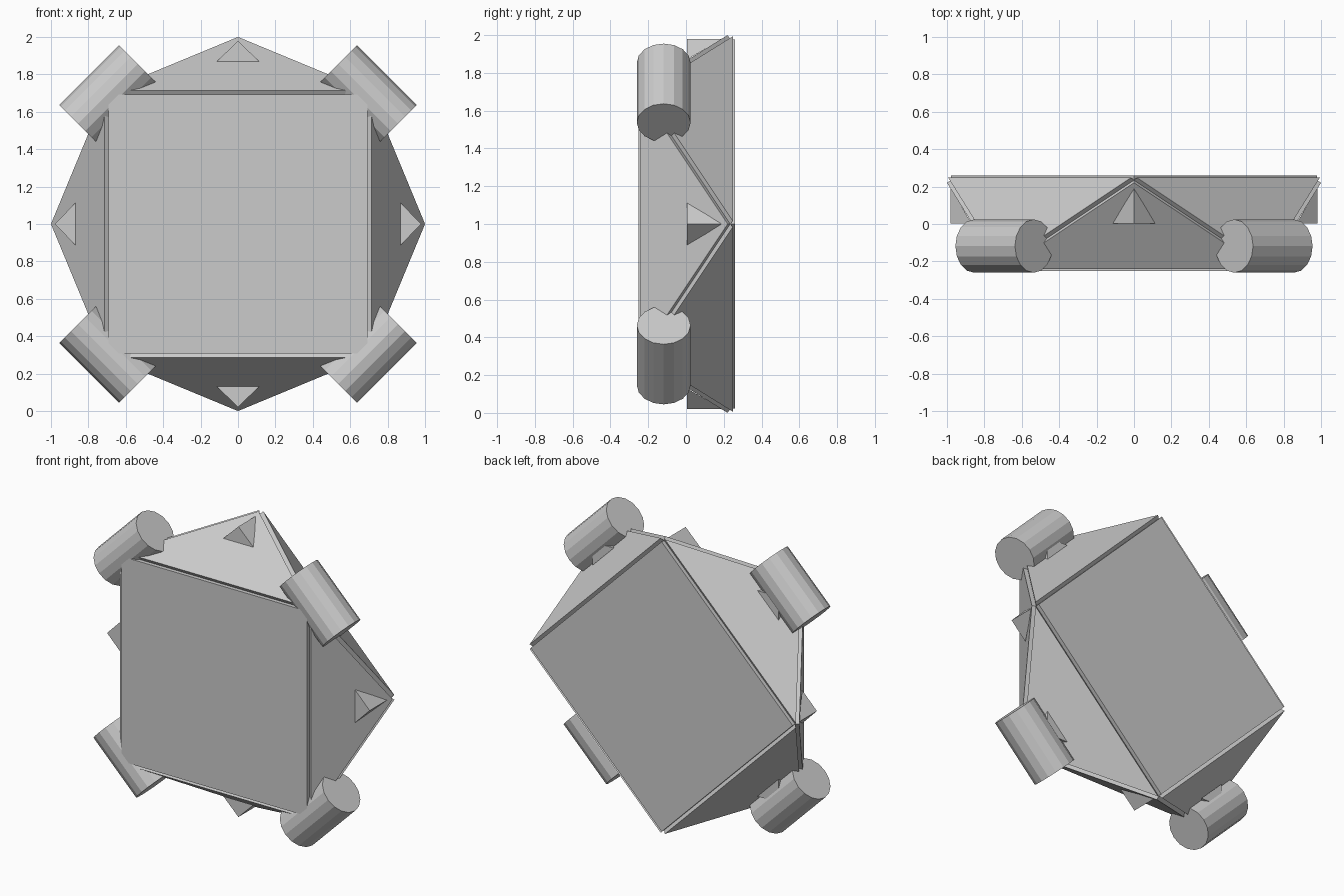
import bpy, bmesh, math
from mathutils import Vector, Matrix

if "Cube" in bpy.data.objects:
    bpy.data.objects.remove(bpy.data.objects["Cube"])

R, H, T, Y0 = 0.978, 0.23, 0.026, 0.004   # core radius, half depth, plate thickness, y shift
CYL_R, CYL_LEN, SIDES = 0.1425, 0.45, 16


def place(k, rad, y, tangent=0.0):
    """Point at radius rad in direction k*45 deg around the y axis."""
    a = math.radians(45 * k)
    return Vector((rad * math.cos(a) - tangent * math.sin(a), y + Y0,
                   1 + rad * math.sin(a) + tangent * math.cos(a)))


def make(name, verts, faces):
    me = bpy.data.meshes.new(name)
    me.from_pydata(verts, [], faces)
    bm = bmesh.new()
    bm.from_mesh(me)
    bmesh.ops.recalc_face_normals(bm, faces=bm.faces)
    bm.to_mesh(me)
    bm.free()
    ob = bpy.data.objects.new(name, me)
    bpy.context.collection.objects.link(ob)
    return ob


def plate(name, pts):
    """Flat plate thickened away from the body centre."""
    n = (pts[1] - pts[0]).cross(pts[2] - pts[0]).normalized()
    if n.dot(pts[0] - Vector((0, Y0, 1))) < 0:
        n = -n
    c = len(pts)
    faces = [list(range(c)), list(range(c, 2 * c))]
    faces += [[i, (i + 1) % c, c + (i + 1) % c, c + i] for i in range(c)]
    make(name, pts + [p + n * T for p in pts], faces)


# Front and back square plates
plate("front_plate", [place(k, R, -H) for k in (1, 3, 5, 7)])
plate("back_plate", [place(k, R, H) for k in (0, 2, 4, 6)])

# Ring of triangular plates, each with a small wedge near its tip
for k in range(8):
    s = 1 if k % 2 == 0 else -1
    plate(f"side_plate_{k}", [place(k, R, s * H),
                              place(k - 1, R, -s * H), place(k + 1, R, -s * H)])
    make(f"wedge_{k}", [place(k, 0.98, 0), place(k, 0.87, 0, 0.112),
                        place(k, 0.87, 0, -0.112), place(k, 0.98, s * 0.19)],
         [(0, 1, 2), (0, 1, 3), (0, 2, 3), (1, 2, 3)])

# Corner cylinders lying along the tangent
for k in (1, 3, 5, 7):
    bm = bmesh.new()
    bmesh.ops.create_cone(bm, cap_ends=True, segments=SIDES, radius1=CYL_R,
                          radius2=CYL_R, depth=CYL_LEN)
    me = bpy.data.meshes.new("corner_cylinder")
    bm.to_mesh(me)
    bm.free()
    ob = bpy.data.objects.new(f"corner_cylinder_{k}", me)
    bpy.context.collection.objects.link(ob)
    ob.matrix_world = (Matrix.Translation(place(k, 0.983, -0.122))
                       @ Matrix.Rotation(-math.radians(45 * k), 4, 'Y'))
